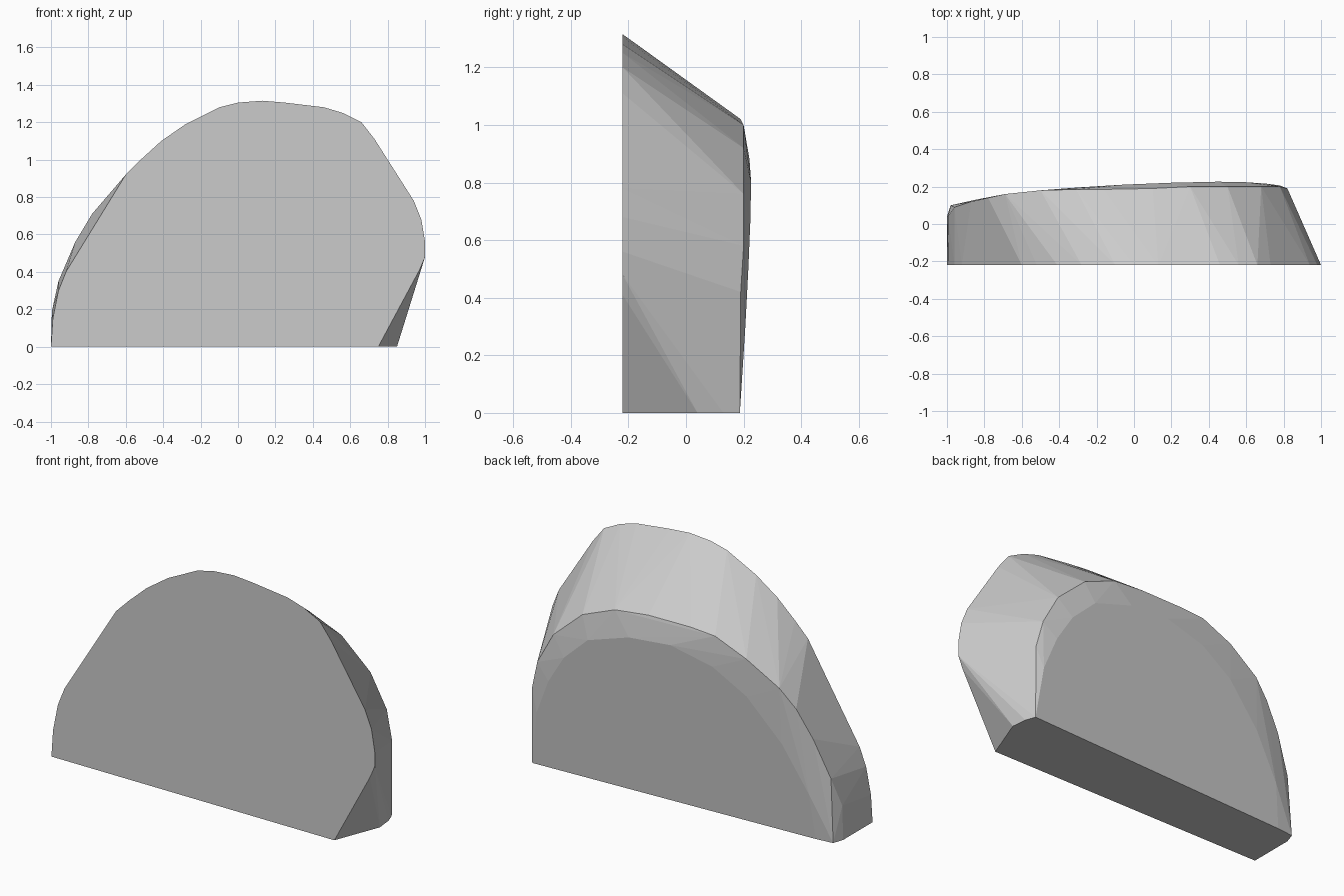
import bpy
import bmesh

default_cube = bpy.data.objects.get("Cube")
if default_cube:
    bpy.data.objects.remove(default_cube, do_unlink=True)

FRONT_Y = -0.22


def make_material(name, colour):
    material = bpy.data.materials.new(name)
    material.use_nodes = True
    material.diffuse_color = colour
    material.node_tree.nodes["Principled BSDF"].inputs["Base Color"].default_value = colour
    return material


def back_plane(x, z):
    """Depth of the gently tilted back face at a given place."""
    return 0.15 + 0.045 * x + 0.07 * z


def hull_object(name, points, material):
    """Wrap the section points in one closed, flat-faceted skin."""
    bm = bmesh.new()
    verts = [bm.verts.new(point) for point in points]
    result = bmesh.ops.convex_hull(bm, input=verts)
    unused = {v for v in result["geom_interior"] + result["geom_unused"]
              if isinstance(v, bmesh.types.BMVert) and not v.link_faces}
    bmesh.ops.delete(bm, geom=list(unused), context="VERTS")
    bmesh.ops.dissolve_limit(bm, angle_limit=0.005, verts=bm.verts, edges=bm.edges)
    bmesh.ops.recalc_face_normals(bm, faces=bm.faces)
    mesh = bpy.data.meshes.new(name)
    bm.to_mesh(mesh)
    bm.free()
    mesh.materials.append(material)
    obj = bpy.data.objects.new(name, mesh)
    bpy.context.collection.objects.link(obj)
    return obj


# Flat front outline (x, z)
front_outline = [
    (-1, 0), (-0.99, 0.15), (-0.96, 0.3), (-0.92, 0.4), (-0.6, 0.92),
    (-0.52, 1), (-0.41, 1.1), (-0.28, 1.19), (-0.1, 1.28), (0, 1.305),
    (0.13, 1.315), (0.25, 1.305), (0.46, 1.28), (0.56, 1.25), (0.66, 1.2),
    (0.73, 1.11), (0.94, 0.78), (0.98, 0.68), (1, 0.56), (1, 0.48),
    (0.97, 0.41), (0.75, 0),
]

# Rounded shoulder between the side wall and the back (x, y, z)
shoulder = [
    (0.85, 0.04, 0), (0.84, 0.13, 0), (0.82, 0.187, 0), (0.82, 0.19, 0.42),
    (0.78, 0.2, 0.58), (0.68, 0.2, 0.76), (0.5, 0.2, 0.92), (0.3, 0.2, 1),
    (0.1, 0.19, 1.02), (-0.16, 0.185, 1.02), (-0.31, 0.185, 1.01),
    (-0.5, 0.18, 0.93), (-0.69, 0.16, 0.81), (-0.78, 0.14, 0.71),
    (-0.87, 0.12, 0.56), (-0.96, 0.09, 0.35), (-0.995, 0.04, 0.19),
    (-1, 0.04, 0), (-0.98, 0.1, 0),
]

# Outline of the flat back face (x, z)
back_outline = [
    (0.78, 0.3), (0.7, 0.5), (0.6, 0.66), (0.45, 0.8), (0.2, 0.88),
    (-0.05, 0.9), (-0.3, 0.84), (-0.5, 0.72), (-0.7, 0.5), (-0.85, 0.25),
    (-0.88, 0),
]

# Solid block
stone_grey = make_material("stone grey", (0.6, 0.6, 0.6, 1))
points = [(x, FRONT_Y, z) for x, z in front_outline]
points += shoulder
points += [(x, back_plane(x, z), z) for x, z in back_outline]
hull_object("rounded_block", points, stone_grey)
